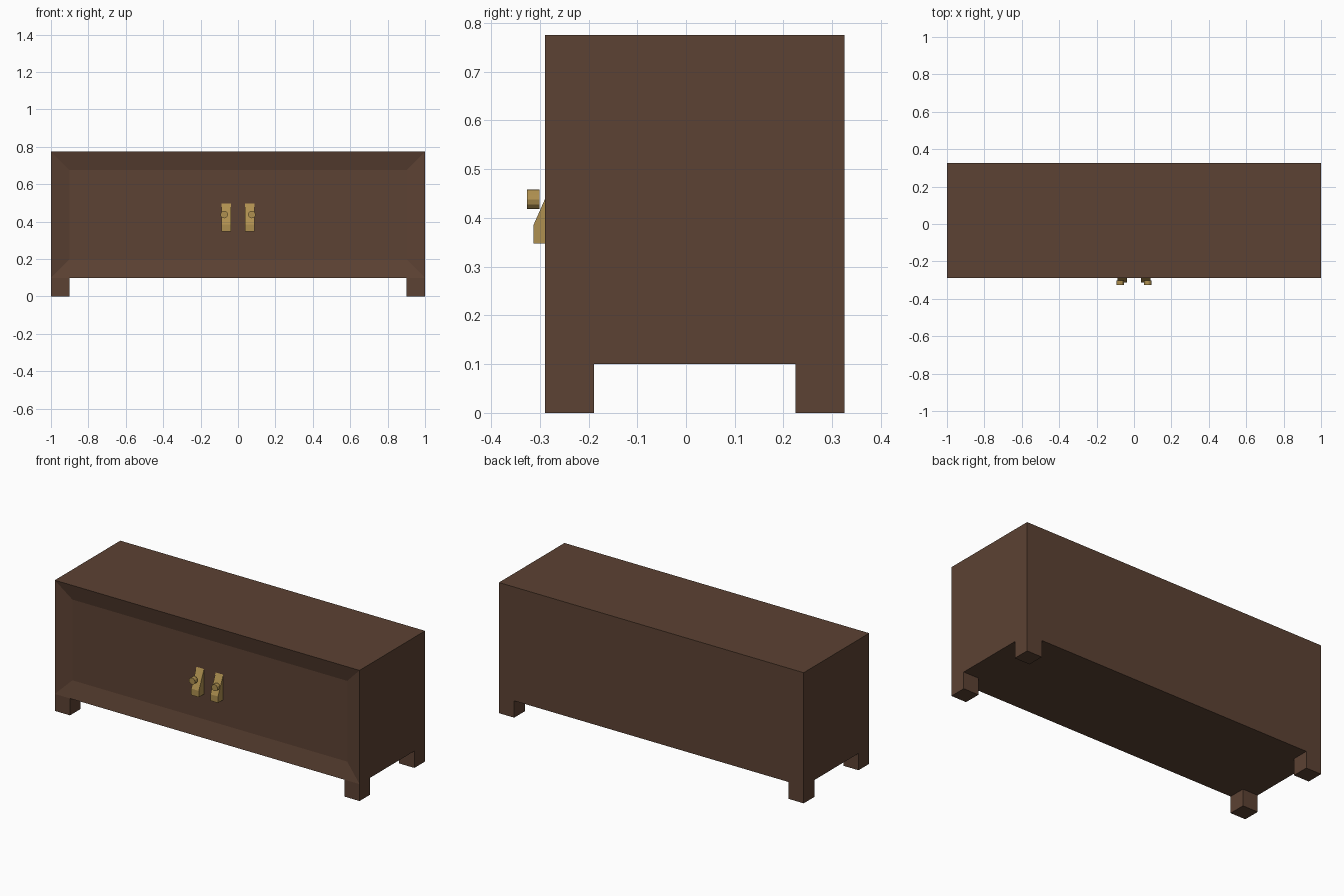
import bpy, bmesh, math
from mathutils import Matrix, Vector

if "Cube" in bpy.data.objects:
    bpy.data.objects.remove(bpy.data.objects["Cube"])


def material(name, color):
    m = bpy.data.materials.new(name)
    m.diffuse_color = (*color, 1)
    m.use_nodes = True
    m.node_tree.nodes["Principled BSDF"].inputs["Base Color"].default_value = m.diffuse_color
    return m


WOOD = material("dark_wood", (0.107, 0.054, 0.033))
BRASS = material("brass", (0.43, 0.28, 0.08))


def finish(bm, name, mat):
    bmesh.ops.recalc_face_normals(bm, faces=bm.faces)
    me = bpy.data.meshes.new(name)
    bm.to_mesh(me)
    bm.free()
    me.materials.append(mat)
    ob = bpy.data.objects.new(name, me)
    bpy.context.collection.objects.link(ob)
    return ob


def box(lo, hi):
    bm = bmesh.new()
    lo, hi = Vector(lo), Vector(hi)
    bmesh.ops.create_cube(bm, size=1, matrix=Matrix.Translation((lo + hi) / 2)
                          @ Matrix.Diagonal((*(hi - lo), 1)))
    return bm


FRONT, BACK, TOP, LEG, RECESS = -0.289, 0.325, 0.775, 0.1, 0.025

# cabinet body with a recessed front panel
bm = box((-1, FRONT, LEG), (1, BACK, TOP))
bm.normal_update()
front = [f for f in bm.faces if f.normal.y < -0.9]
bmesh.ops.inset_region(bm, faces=front, thickness=0.098, use_even_offset=True)
bmesh.ops.translate(bm, verts=front[0].verts, vec=(0, RECESS, 0))
finish(bm, "cabinet_body", WOOD)

# four square legs
for side, x in (("left", -1), ("right", 1 - LEG)):
    for end, y in (("front", FRONT), ("back", BACK - LEG)):
        finish(box((x, y, 0), (x + LEG, y + LEG, LEG)), f"{end}_{side}_leg", WOOD)

# pair of wedge handles, each with a round knob in front
panel_y = FRONT + RECESS
profile = [(panel_y, 0.347), (-0.313, 0.347), (-0.313, 0.385), (panel_y, 0.496)]
for side, s in (("left", -1), ("right", 1)):
    bm = bmesh.new()
    face = bm.faces.new([bm.verts.new((s * 0.038, y, z)) for y, z in profile])
    ext = bmesh.ops.extrude_face_region(bm, geom=[face])
    bmesh.ops.translate(bm, vec=(s * 0.05, 0, 0),
                        verts=[v for v in ext["geom"] if isinstance(v, bmesh.types.BMVert)])
    finish(bm, f"{side}_handle_wedge", BRASS)

    bm = bmesh.new()
    bmesh.ops.create_cone(bm, cap_ends=True, segments=12, radius1=0.02, radius2=0.02,
                          depth=0.025,
                          matrix=Matrix.Translation((s * 0.074, -0.3135, 0.438))
                          @ Matrix.Rotation(math.pi / 2, 4, 'X'))
    finish(bm, f"{side}_handle_knob", BRASS)
